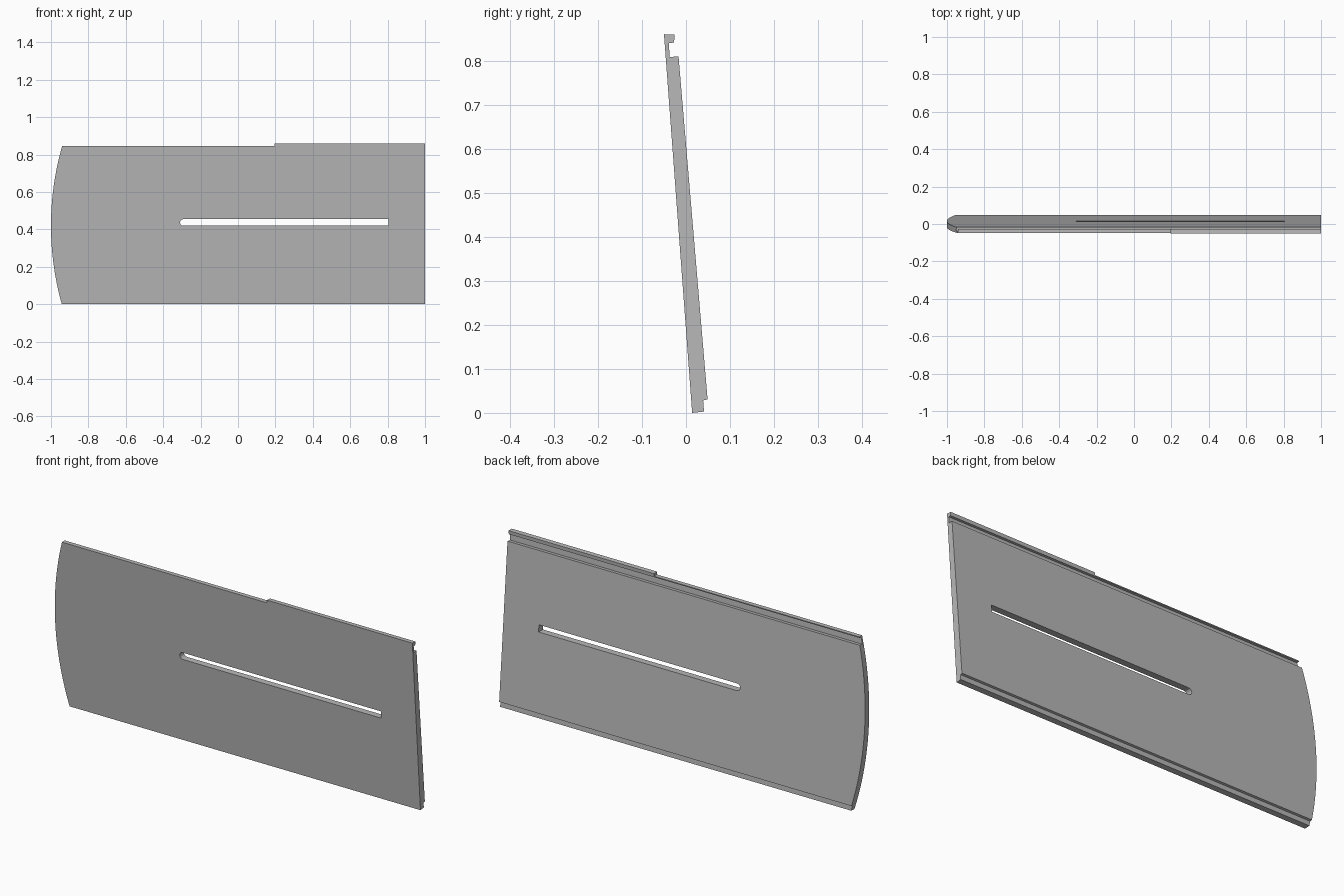
import bpy, bmesh, math
from mathutils import Vector

if "Cube" in bpy.data.objects:
    bpy.data.objects.remove(bpy.data.objects["Cube"], do_unlink=True)

grey = bpy.data.materials.new("plain grey")
grey.use_nodes = True
color = (0.48, 0.48, 0.48, 1)
grey.diffuse_color = color
grey.node_tree.nodes["Principled BSDF"].inputs["Base Color"].default_value = color


def prism(name, points, sweep):
    """Closed outline swept along a vector."""
    bm = bmesh.new()
    face = bm.faces.new([bm.verts.new(p) for p in points])
    swept = bmesh.ops.extrude_face_region(bm, geom=[face])
    bmesh.ops.translate(bm, vec=Vector(sweep),
                        verts=[g for g in swept["geom"] if isinstance(g, bmesh.types.BMVert)])
    bmesh.ops.recalc_face_normals(bm, faces=bm.faces)
    mesh = bpy.data.meshes.new(name)
    bm.to_mesh(mesh)
    bm.free()
    mesh.materials.append(grey)
    obj = bpy.data.objects.new(name, mesh)
    bpy.context.collection.objects.link(obj)
    return obj


def cut(target, cutter, operation):
    """Apply a boolean and discard the cutter."""
    cutter.hide_render = True
    mod = target.modifiers.new(operation.title(), "BOOLEAN")
    mod.operation, mod.object, mod.solver = operation, cutter, "EXACT"
    bpy.context.view_layer.objects.active = target
    bpy.ops.object.modifier_apply(modifier=mod.name)
    bpy.data.objects.remove(cutter, do_unlink=True)


# Leaning board section with a hooked upper lip and a rebated lower edge
section = [(0.014, 0), (0.041, 0.003), (0.039, 0.028), (0.049, 0.031),
           (-0.017, 0.81), (-0.037, 0.808), (-0.039, 0.84), (-0.027, 0.841),
           (-0.026, 0.859), (-0.05, 0.86)]
panel = prism("panel", [(-1.1, y, z) for y, z in section], (2.1, 0, 0))

# Front outline: bowed end and a lip that steps down partway along
radius, mid, steps = 1.55, 0.42, 24
half = math.asin(0.46 / radius)
bow = []
for i in range(steps + 1):
    a = half * (2 * i / steps - 1)
    bow.append((radius - 1 - radius * math.cos(a), mid + radius * math.sin(a)))
bow = [(x, z) for x, z in bow if -0.02 < z < 0.84]
end_x = radius - 1 - math.sqrt(radius ** 2 - (0.846 - mid) ** 2)
outline = bow + [(end_x, 0.846), (0.195, 0.846), (0.195, 0.9), (1, 0.9), (1, -0.05),
                 (bow[0][0], -0.05)]
cut(panel, prism("outline", [(x, -0.2, z) for x, z in outline], (0, 0.4, 0)), "INTERSECT")

# Long slot, rounded at one end
slot_r, slot_z = 0.0175, 0.4375
slot = [(0.805, slot_z - slot_r), (0.805, slot_z + slot_r)]
for i in range(7):
    a = math.pi / 2 + math.pi * i / 6
    slot.append((-0.2925 + slot_r * math.cos(a), slot_z + slot_r * math.sin(a)))
cut(panel, prism("slot", [(x, -0.2, z) for x, z in slot], (0, 0.4, 0)), "DIFFERENCE")

panel.select_set(True)
bpy.context.view_layer.objects.active = panel
bpy.ops.object.shade_smooth_by_angle(angle=math.radians(20))
